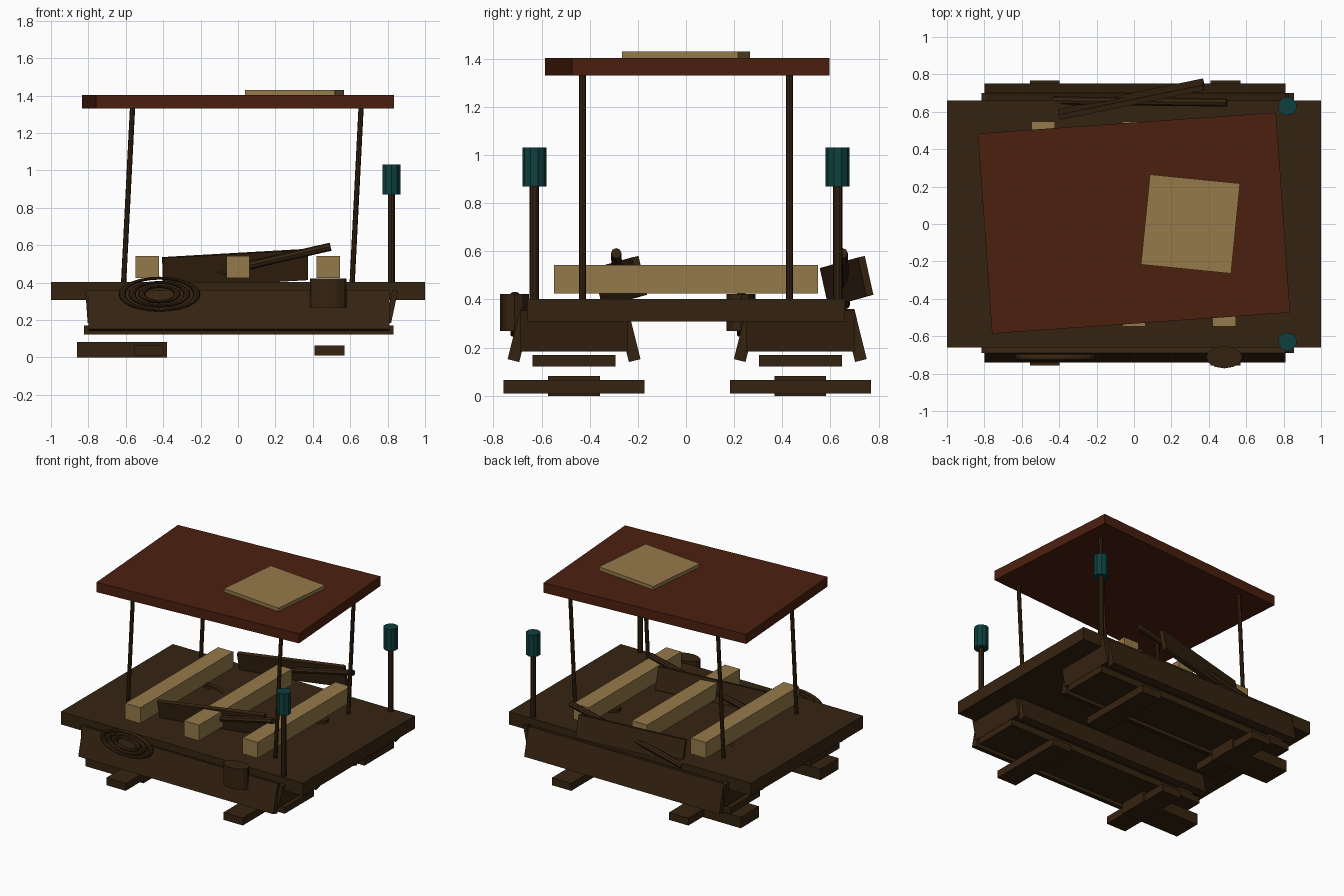
import bpy, math
from mathutils import Vector
from math import radians as rad

if "Cube" in bpy.data.objects:
    bpy.data.objects.remove(bpy.data.objects["Cube"])


def material(name, rgb):
    m = bpy.data.materials.new(name)
    m.diffuse_color = (*rgb, 1)
    m.use_nodes = True
    m.node_tree.nodes["Principled BSDF"].inputs["Base Color"].default_value = m.diffuse_color
    return m


DARK = material("dark_wood", (0.036, 0.017, 0.0055))
TAN = material("pale_wood", (0.30, 0.195, 0.068))
RED = material("red_brown_canopy", (0.072, 0.014, 0.0045))
TEAL = material("teal_glass", (0.0045, 0.05, 0.05))


def finish(name, mat):
    o = bpy.context.object
    o.name = name
    o.data.name = name
    o.data.materials.append(mat)
    return o


def box(name, size, loc, mat=DARK, rot=(0, 0, 0)):
    bpy.ops.mesh.primitive_cube_add(size=1, location=loc, rotation=[rad(a) for a in rot])
    o = finish(name, mat)
    o.scale = size
    return o


def rod(name, a, b, r, mat=DARK, sides=8):
    a, b = Vector(a), Vector(b)
    d = b - a
    bpy.ops.mesh.primitive_cylinder_add(vertices=sides, radius=r, depth=d.length, location=(a + b) / 2)
    o = finish(name, mat)
    if abs(d.x) + abs(d.y) > 1e-5:
        o.rotation_euler = d.to_track_quat('Z', 'Y').to_euler()
    return o


# Deck and seating beams
box("deck", (2, 1.32, 0.095), (0, 0, 0.355))
for i, x in enumerate((-0.485, 0, 0.483)):
    box(f"cross_beam_{i}", (0.125, 1.095, 0.118), (x, 0, 0.484), TAN)

# Canopy, its patch and leaning posts
box("canopy", (1.598, 1.073, 0.072), (0, 0.005, 1.367), RED, (0, 0, 4.05))
box("canopy_patch", (0.484, 0.484, 0.027), (0.302, 0, 1.416), TAN, (0, 0, -5.7))
for y in (-0.43, 0.43):
    rod("canopy_post_left", (-0.612, y, 0.39), (-0.564, y, 1.335), 0.014)
    rod("canopy_post_right", (0.61, y, 0.39), (0.658, y, 1.335), 0.014)

# Lanterns on poles
for y in (-0.63, 0.63):
    rod("lantern_pole", (0.82, y, 0.39), (0.82, y, 0.88), 0.02, DARK, 10)
    rod("lantern", (0.82, y, 0.87), (0.82, y, 1.032), 0.05, TEAL, 10)

# Two identical pontoons with their gear
for side, cy in (("front", -0.465), ("back", 0.475)):
    box(f"{side}_hull_bottom", (1.655, 0.345, 0.048), (0.005, cy, 0.146))
    for s in (-1, 1):
        box(f"{side}_hull_side", (1.61, 0.05, 0.214), (0.005, cy + s * 0.226, 0.25), DARK, (s * 14, 0, 0))
    box(f"{side}_hull_right_end", (0.03, 0.45, 0.175), (0.822, cy, 0.272), DARK, (0, 12, 0))
    box(f"{side}_hull_left_end", (0.03, 0.45, 0.175), (-0.795, cy, 0.272), DARK, (0, -4, 0))

    # Loose planks under the hull
    for x in (-0.477, 0.49):
        box(f"{side}_lower_cross_plank", (0.16, 0.585, 0.055), (x, cy, 0.0375))
    box(f"{side}_lower_long_plank", (0.48, 0.215, 0.082), (-0.62, cy, 0.041))

    # Tilted board and pole
    box(f"{side}_tilted_board", (0.79, 0.03, 0.165), (-0.015, cy + 0.192, 0.475), DARK, (12, -3.2, 11.6))
    rod(f"{side}_pole", (-0.43, cy + 0.185, 0.38), (0.495, cy + 0.175, 0.592), 0.022)

    # Flattened rope coil on the hull side
    for major in (0.2, 0.147, 0.095):
        bpy.ops.mesh.primitive_torus_add(major_segments=24, minor_segments=8, major_radius=major,
                                         minor_radius=0.018, location=(-0.42, cy - 0.246, 0.338),
                                         rotation=(rad(90), 0, 0))
        finish(f"{side}_rope_coil", DARK).scale = (1, 0.43, 1)

    # Oval bucket
    bucket = rod(f"{side}_bucket", (0.483, cy - 0.247, 0.268), (0.483, cy - 0.247, 0.423), 1, DARK, 12)
    bucket.scale = (0.097, 0.06, 1)
